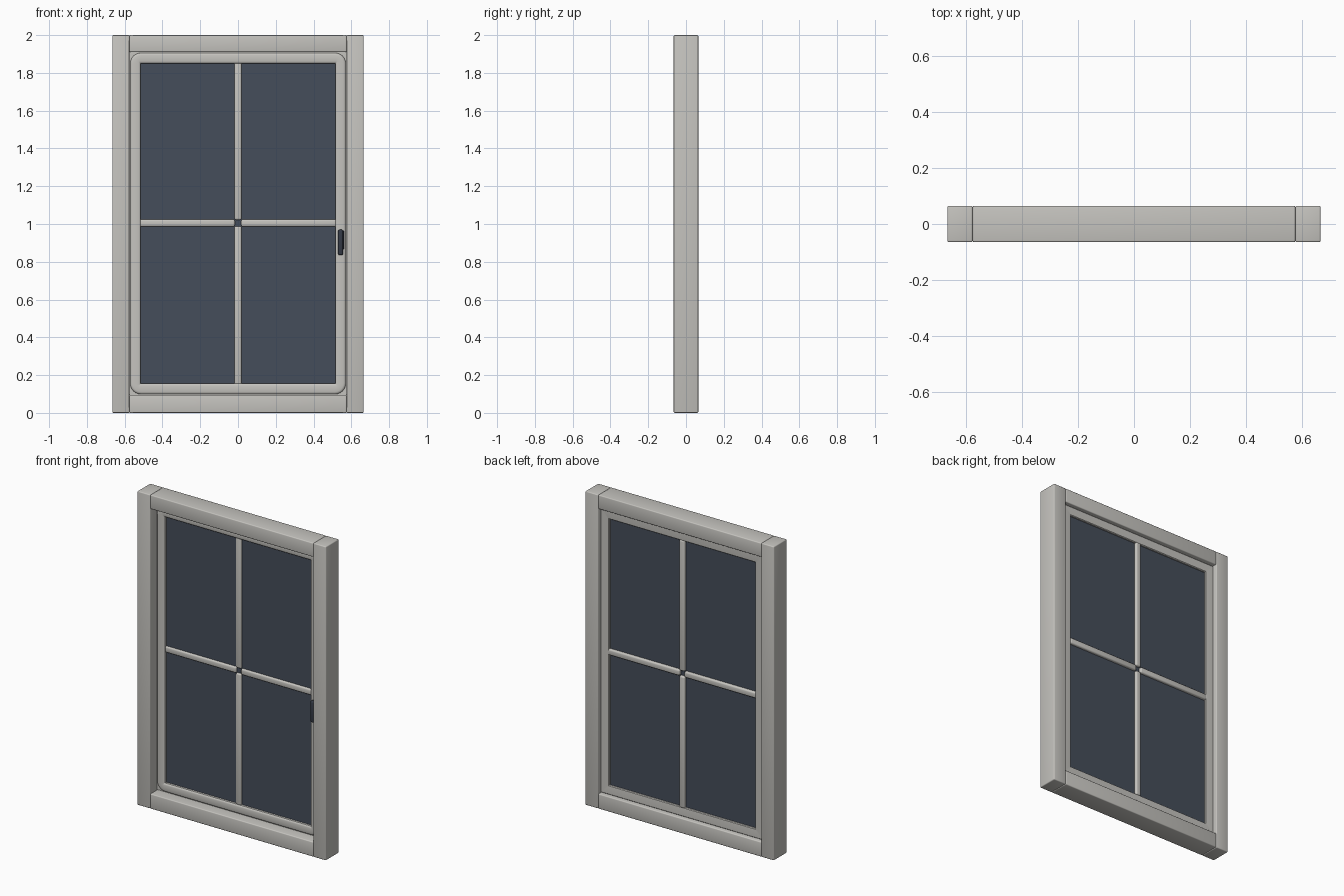
import bpy, bmesh, math
from mathutils import Vector

if "Cube" in bpy.data.objects:
    bpy.data.objects.remove(bpy.data.objects["Cube"])


def material(name, rgb):
    m = bpy.data.materials.new(name)
    m.diffuse_color = (*rgb, 1)
    m.use_nodes = True
    m.node_tree.nodes["Principled BSDF"].inputs["Base Color"].default_value = m.diffuse_color
    return m


GREY = material("warm grey paint", (0.56, 0.55, 0.52))
GLASS = material("slate blue glass", (0.060, 0.075, 0.103))
DARK = material("dark handle metal", (0.035, 0.043, 0.062))


def finish(name, bm, mat):
    bmesh.ops.recalc_face_normals(bm, faces=bm.faces[:])
    me = bpy.data.meshes.new(name)
    bm.to_mesh(me)
    bm.free()
    me.materials.append(mat)
    ob = bpy.data.objects.new(name, me)
    bpy.context.collection.objects.link(ob)
    bpy.ops.object.select_all(action='DESELECT')
    ob.select_set(True)
    bpy.context.view_layer.objects.active = ob
    bpy.ops.object.shade_smooth_by_angle(angle=math.radians(35))
    return ob


def box(name, x, y, z, mat, bevel=0.0, segments=3):
    """Box from (min, max) ranges, with rounded edges."""
    bm = bmesh.new()
    bmesh.ops.create_cube(bm, size=1)
    for v in bm.verts:
        v.co = Vector([(a + b) / 2 + c * (b - a)
                       for (a, b), c in zip((x, y, z), v.co)])
    if bevel:
        bmesh.ops.bevel(bm, geom=bm.edges[:], offset=bevel, segments=segments,
                        profile=0.5, affect='EDGES')
    return finish(name, bm, mat)


def rounded_rect(w, h, r, y, zc, steps=6):
    pts = []
    for k, (sx, sz) in enumerate([(1, 1), (-1, 1), (-1, -1), (1, -1)]):
        for i in range(steps + 1):
            a = math.pi / 2 * (k + i / steps)
            pts.append((sx * (w - r) + r * math.cos(a), y,
                        zc + sz * (h - r) + r * math.sin(a)))
    return pts


# Outer frame: full-height stiles with rails between them
D = (-0.065, 0.065)
for side, s in (("left", -1), ("right", 1)):
    box(side + "_frame_stile", sorted((s * 0.575, s * 0.665)), D, (0, 2), GREY, 0.006)
box("top_frame_rail", (-0.575, 0.575), D, (1.91, 2), GREY, 0.006)
box("bottom_frame_rail", (-0.575, 0.575), D, (0, 0.095), GREY, 0.006)

# Sash: closed moulding swept round the opening, square lip, rounded front
ZC = 1.0025
profile = [  # half width, corner radius, y
    (0.574, 0.002, 0.036), (0.574, 0.002, 0.006), (0.570, 0.055, 0.006),
    (0.569, 0.055, 0.000), (0.565, 0.052, -0.004), (0.558, 0.046, -0.006),
    (0.526, 0.006, -0.006), (0.519, 0.003, -0.004), (0.515, 0.002, 0.001),
    (0.515, 0.002, 0.034), (0.519, 0.003, 0.039), (0.526, 0.006, 0.040),
    (0.570, 0.002, 0.040)]
bm = bmesh.new()
rings = [[bm.verts.new(p) for p in rounded_rect(w, w + 0.333, r, y, ZC)]
         for w, r, y in profile]
n = len(rings[0])
for a, b in zip(rings, rings[1:] + rings[:1]):
    for i in range(n):
        j = (i + 1) % n
        bm.faces.new((a[i], a[j], b[j], b[i]))
finish("sash", bm, GREY)

# Glass pane
box("glass_pane", (-0.53, 0.53), (0.015, 0.027), (0.14, 1.865), GLASS)

# Glazing bars: four arms stopping short of the centre
B = (0.002, 0.044)
box("lower_glazing_bar", (-0.019, 0.019), B, (0.15, 0.988), GREY, 0.009)
box("upper_glazing_bar", (-0.019, 0.019), B, (1.022, 1.855), GREY, 0.009)
for side, s in (("left", -1), ("right", 1)):
    box(side + "_glazing_bar", sorted((s * 0.017, s * 0.52)), B,
        (0.986, 1.024), GREY, 0.009)

# Handle on the right sash stile
box("handle_plate", (0.545, 0.560), (-0.012, 0.0), (0.865, 0.965), DARK, 0.003)
box("handle_grip", (0.530, 0.556), (-0.034, -0.008), (0.835, 0.970), DARK, 0.008)
